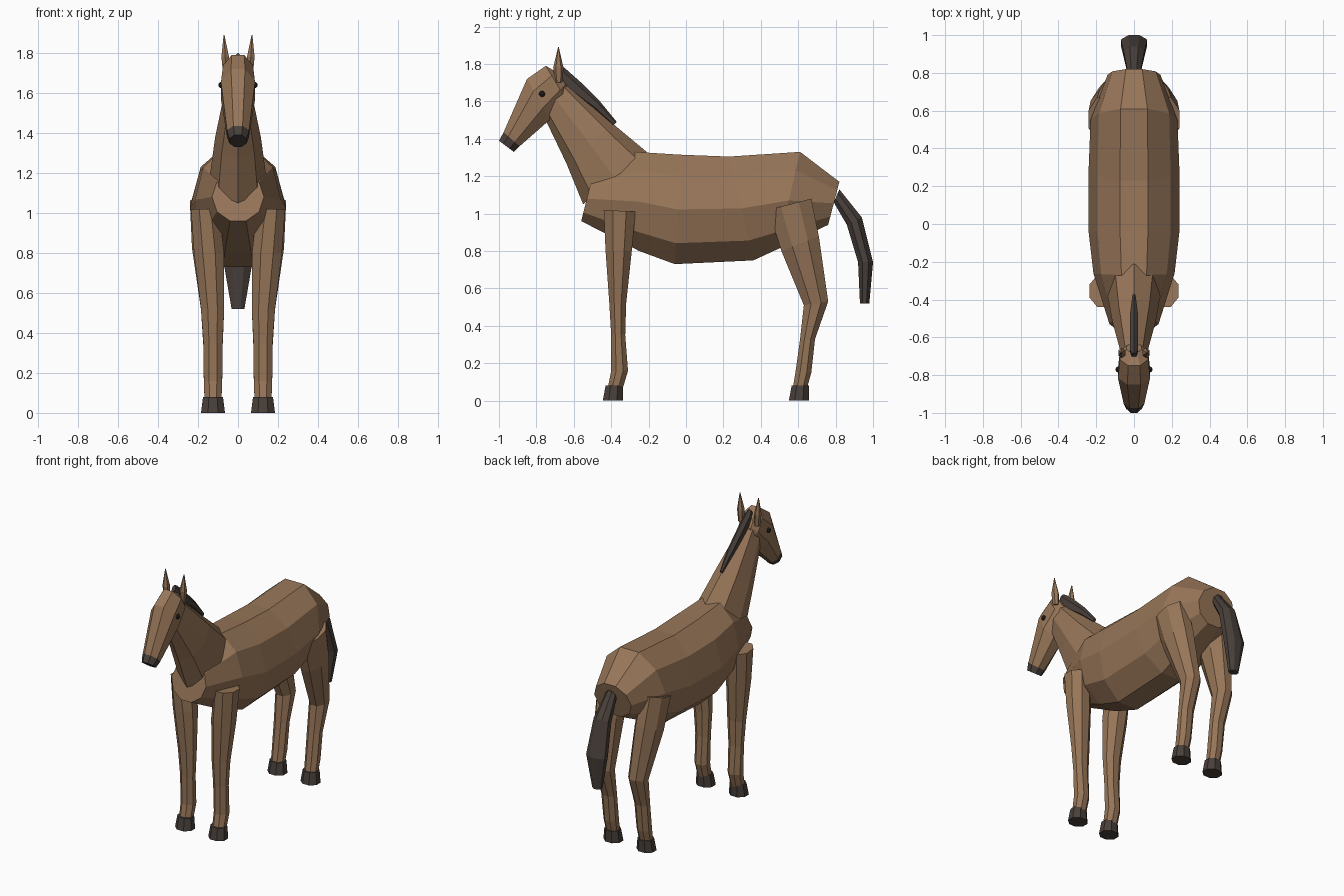
import bpy, bmesh, math
from mathutils import Vector

cube = bpy.data.objects.get("Cube")
if cube:
    bpy.data.objects.remove(cube, do_unlink=True)


def material(name, rgb):
    m = bpy.data.materials.new(name)
    m.use_nodes = True
    m.diffuse_color = (*rgb, 1)
    m.node_tree.nodes["Principled BSDF"].inputs["Base Color"].default_value = (*rgb, 1)
    return m


COAT = material("brown coat", (0.31, 0.18, 0.098))
DARK = material("dark hair and hoof", (0.065, 0.05, 0.042))
BLACK = material("eye black", (0.012, 0.01, 0.01))


def loft(name, mat, rings, sides, phase=0.0, mirror=False):
    """Skin rings (y1, z1, y2, z2, half width, centre x); 1 and 2 are opposite rims."""
    angles = [2 * math.pi * (i + phase) / sides for i in range(sides)]
    top = max(math.cos(a) for a in angles)
    wide = max(math.sin(a) for a in angles)
    for side in ((1, -1) if mirror else (1,)):
        bm = bmesh.new()
        loops = []
        for y1, z1, y2, z2, w, x in rings:
            mid = Vector((x * side, (y1 + y2) / 2, (z1 + z2) / 2))
            arm = Vector((0, (y1 - y2) / 2, (z1 - z2) / 2))
            loops.append([bm.verts.new(mid + arm * (math.cos(a) / top)
                          + Vector((w * math.sin(a) / wide, 0, 0))) for a in angles])
        for a, b in zip(loops, loops[1:]):
            for i in range(sides):
                j = (i + 1) % sides
                bm.faces.new((a[i], a[j], b[j], b[i]))
        bm.faces.new(loops[0])
        bm.faces.new(loops[-1])
        bmesh.ops.recalc_face_normals(bm, faces=bm.faces)
        mesh = bpy.data.meshes.new(name)
        bm.to_mesh(mesh)
        bm.free()
        mesh.materials.append(mat)
        label = name if not mirror else ("left_" if side > 0 else "right_") + name
        bpy.context.collection.objects.link(bpy.data.objects.new(label, mesh))


# Barrel of the body, chest to rump
loft("body", COAT, [
    (-.50, 1.20, -.56, .96, .13, 0),
    (-.27, 1.33, -.25, .80, .215, 0),
    (-.03, 1.315, -.06, .73, .24, 0),
    (.23, 1.305, .36, .75, .24, 0),
    (.61, 1.33, .49, .81, .23, 0),
    (.82, 1.17, .76, .94, .14, 0)], 10, 0.5)

# Neck
loft("neck", COAT, [
    (-.21, 1.33, -.55, 1.05, .14, 0),
    (-.39, 1.48, -.64, 1.27, .115, 0),
    (-.64, 1.71, -.76, 1.52, .065, 0)], 8)

# Head and muzzle
loft("head", COAT, [
    (-.975, 1.435, -.89, 1.36, .055, 0),
    (-.85, 1.72, -.73, 1.50, .085, 0),
    (-.75, 1.79, -.64, 1.61, .075, 0),
    (-.68, 1.75, -.63, 1.67, .04, 0)], 8, 0.5)
loft("muzzle", DARK, [
    (-1.0, 1.39, -.92, 1.33, .043, 0),
    (-.975, 1.435, -.89, 1.36, .056, 0)], 8, 0.5)

# Mane along the crest
loft("mane", DARK, [
    (-.37, 1.49, -.39, 1.47, .008, 0),
    (-.46, 1.60, -.50, 1.56, .02, 0),
    (-.56, 1.70, -.62, 1.64, .022, 0),
    (-.65, 1.78, -.69, 1.71, .022, 0),
    (-.68, 1.80, -.71, 1.75, .012, 0)], 6)

# Tail
loft("tail", DARK, [
    (.82, 1.13, .79, 1.06, .035, 0),
    (.94, .98, .86, .94, .055, 0),
    (1.0, .74, .92, .74, .07, 0),
    (.98, .52, .93, .52, .032, 0)], 8, 0.5)

# Ears
loft("ear", COAT, [
    (-.66, 1.70, -.70, 1.70, .015, .06),
    (-.655, 1.78, -.71, 1.78, .019, .064),
    (-.68, 1.89, -.684, 1.89, .002, .07)], 6, mirror=True)

# Eyes
for side, label in ((1, "left"), (-1, "right")):
    bpy.ops.mesh.primitive_uv_sphere_add(segments=12, ring_count=8, radius=.016,
                                         location=(.082 * side, -.77, 1.64))
    eye = bpy.context.object
    eye.name = label + "_eye"
    eye.data.materials.append(BLACK)

# Legs
loft("front_leg", COAT, [
    (-.27, 1.01, -.44, 1.02, .07, .165),
    (-.29, .80, -.43, .80, .075, .145),
    (-.32, .52, -.41, .52, .058, .127),
    (-.325, .35, -.40, .35, .048, .125),
    (-.31, .16, -.40, .16, .046, .125),
    (-.34, .06, -.42, .06, .042, .125)], 8, 0.5, mirror=True)
loft("hind_leg", COAT, [
    (.67, 1.08, .44, 1.02, .075, .165),
    (.71, .88, .51, .80, .08, .15),
    (.76, .53, .63, .51, .058, .127),
    (.69, .33, .61, .33, .048, .125),
    (.67, .15, .585, .15, .046, .125),
    (.645, .06, .57, .06, .042, .125)], 8, 0.5, mirror=True)

# Hooves
for name, y in (("front_hoof", -.39), ("hind_hoof", .605)):
    loft(name, DARK, [
        (y + .052, 0, y - .055, 0, .06, .125),
        (y + .052, .08, y - .04, .08, .05, .125)], 8, 0.5, mirror=True)
